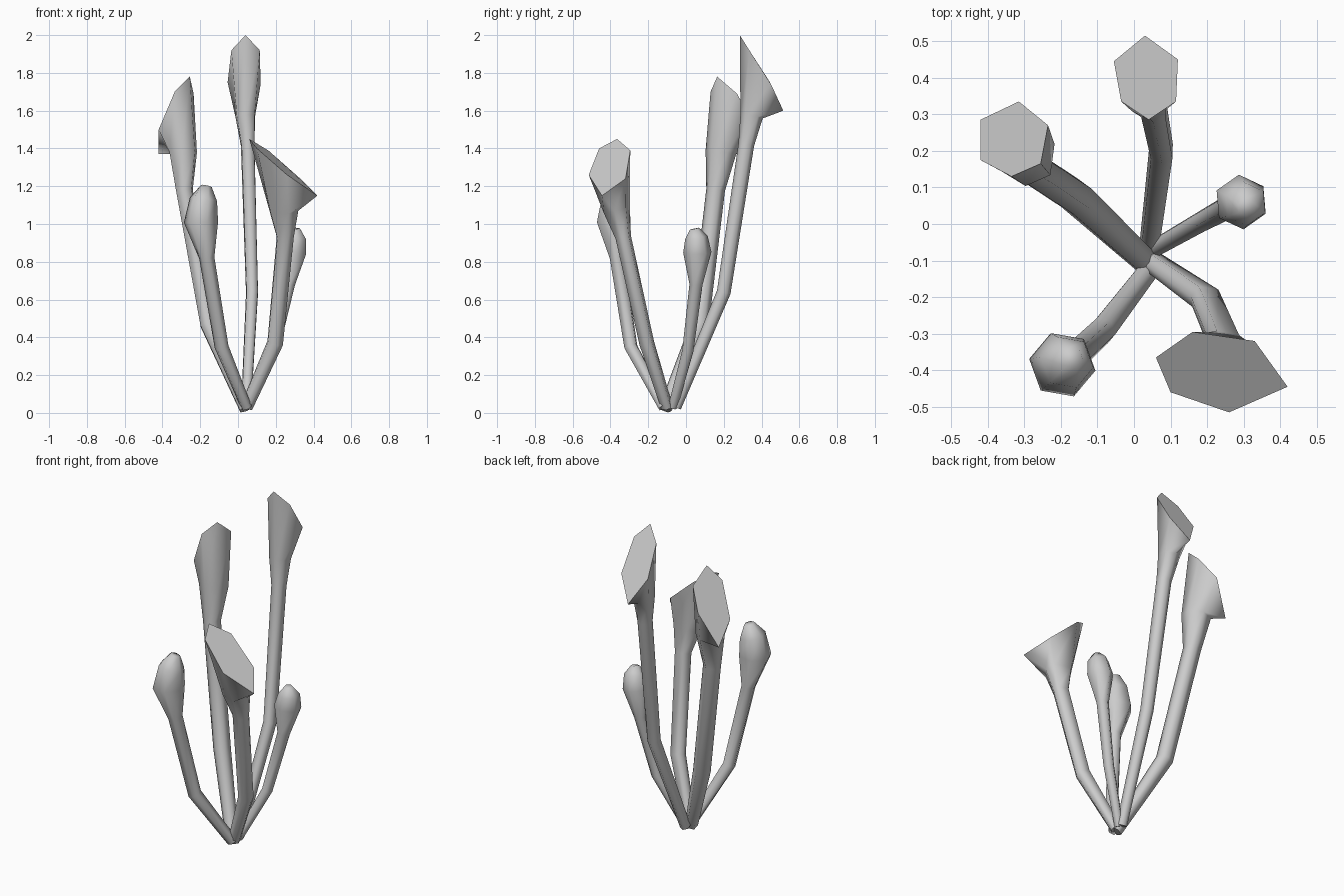
import bpy, bmesh
from math import cos, sin, radians
from mathutils import Vector

cube = bpy.data.objects.get("Cube")
if cube:
    bpy.data.objects.remove(cube)

grey = bpy.data.materials.new("plain_grey")
grey.use_nodes = True
grey.diffuse_color = (0.6, 0.6, 0.6, 1)
grey.node_tree.nodes["Principled BSDF"].inputs["Base Color"].default_value = (0.6, 0.6, 0.6, 1)


def build_stalk(name, path, rim=None, turn=0):
    """Loft six-sided rings along (centre, radius) stations; end in a flat rim or a blunt bud."""
    if rim:
        rim = [Vector(p) for p in rim]
        middle = sum(rim, Vector()) / 6
        spokes = [Vector((p.x - middle.x, p.y - middle.y, 0)).normalized() for p in rim]
    else:
        spokes = [Vector((cos(radians(turn + a)), sin(radians(turn + a)), 0))
                  for a in range(0, 360, 60)]
    centres = [Vector(p[0]) for p in path]
    bm = bmesh.new()
    rings = []
    for i, (centre, radius) in enumerate(path):
        ahead = centres[min(i + 1, len(path) - 1)] - centres[i]
        behind = centres[i] - centres[max(i - 1, 0)]
        along = (ahead.normalized() + behind.normalized()).normalized()
        ring = []
        for s in spokes:
            across = (s - along * s.dot(along)).normalized()
            ring.append(bm.verts.new(centres[i] + across * radius))
        rings.append(ring)
    if rim:
        rings.append([bm.verts.new(p) for p in rim])
    for low, high in zip(rings, rings[1:]):
        for i in range(6):
            j = (i + 1) % 6
            bm.faces.new((low[i], low[j], high[j], high[i])).smooth = True
    # Closed foot, and a flat cap or rounded top
    bm.faces.new(rings[0][::-1])
    bm.faces.new(rings[-1]).smooth = not rim
    bmesh.ops.recalc_face_normals(bm, faces=bm.faces)
    mesh = bpy.data.meshes.new(name)
    bm.to_mesh(mesh)
    bm.free()
    mesh.materials.append(grey)
    bpy.context.collection.objects.link(bpy.data.objects.new(name, mesh))


# Tall stalk at the back with a slanted cap
build_stalk("back_tall_stalk", [
    ((0.043, -0.055, 0.03), 0.03), ((0.075, 0.2, 0.64), 0.037),
    ((0.052, 0.319, 1.42), 0.042), ((0.04, 0.347, 1.57), 0.06)],
    rim=[(0.12, 0.45, 1.74), (0.03, 0.515, 1.6), (-0.055, 0.445, 1.75),
         (-0.035, 0.335, 1.92), (0.04, 0.285, 2.0), (0.115, 0.335, 1.92)])

# Thick stalk at the back right with a swollen, slanted head
build_stalk("back_right_stalk", [
    ((0.04, -0.11, 0.02), 0.036), ((-0.158, 0.073, 0.47), 0.049),
    ((-0.285, 0.157, 1.18), 0.05), ((-0.292, 0.185, 1.38), 0.082)],
    rim=[(-0.235, 0.27, 1.69), (-0.315, 0.335, 1.57), (-0.42, 0.285, 1.37),
         (-0.42, 0.175, 1.5), (-0.335, 0.13, 1.7), (-0.255, 0.165, 1.78)])

# Front left stalk with a wide flaring cup
build_stalk("front_left_stalk", [
    ((0.045, -0.1, 0.03), 0.033), ((0.197, -0.206, 0.37), 0.043),
    ((0.25, -0.33, 0.93), 0.046), ((0.243, -0.362, 1.07), 0.078)],
    rim=[(0.33, -0.32, 1.24), (0.16, -0.295, 1.39), (0.06, -0.365, 1.45),
         (0.10, -0.46, 1.4), (0.26, -0.515, 1.26), (0.42, -0.445, 1.15)])

# Two shorter stalks with closed buds
build_stalk("front_right_bud", [
    ((0.045, -0.12, 0.03), 0.03), ((-0.087, -0.292, 0.35), 0.038),
    ((-0.165, -0.365, 0.82), 0.041), ((-0.196, -0.385, 1.01), 0.092),
    ((-0.183, -0.378, 1.13), 0.074), ((-0.168, -0.365, 1.2), 0.03)], turn=-10)

build_stalk("back_left_bud", [
    ((0.05, -0.07, 0.03), 0.025), ((0.19, 0.01, 0.33), 0.03),
    ((0.27, 0.053, 0.68), 0.035), ((0.293, 0.06, 0.85), 0.075),
    ((0.305, 0.055, 0.93), 0.06), ((0.307, 0.045, 0.975), 0.025)], turn=35)
